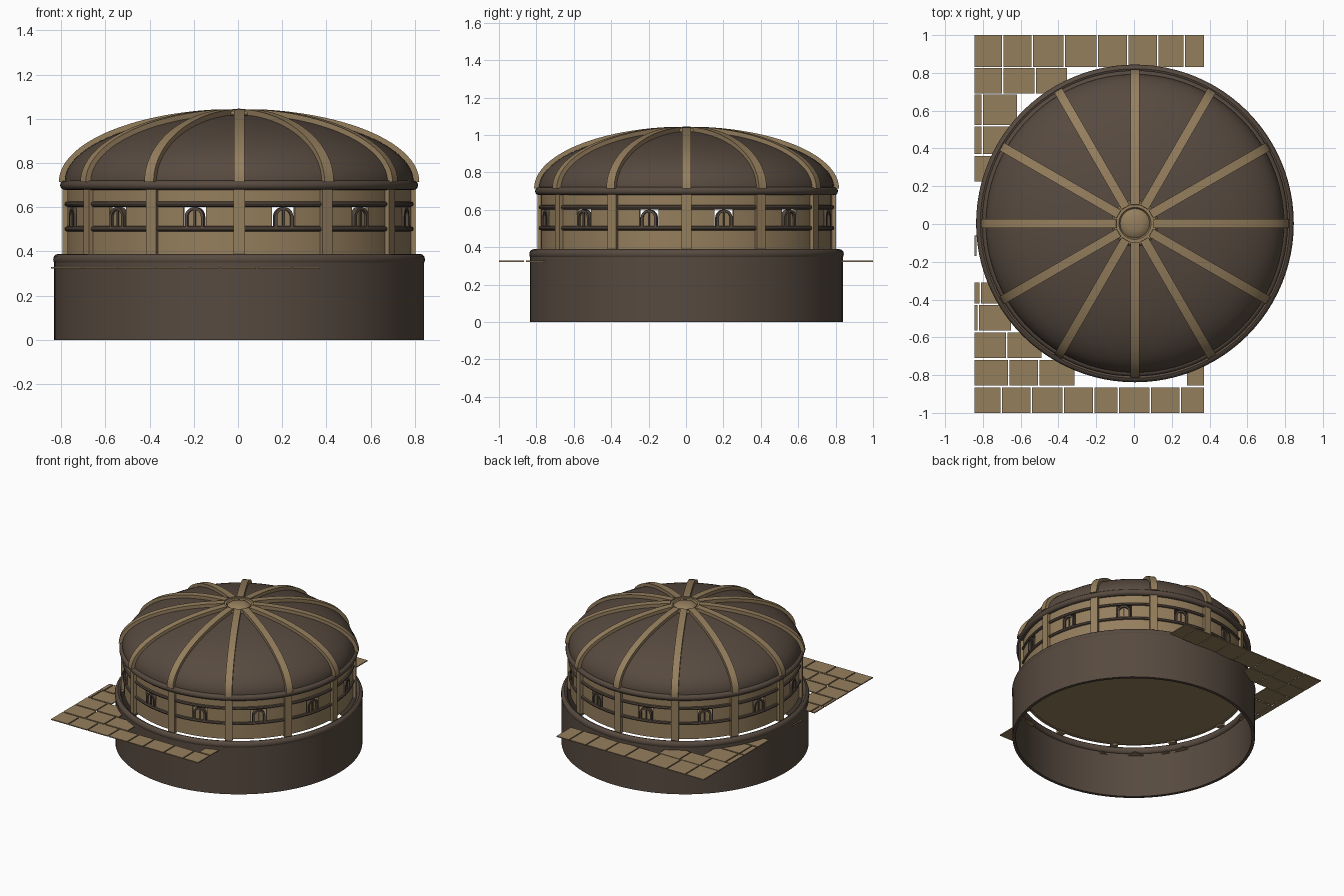
import bpy, bmesh
from math import sin, cos, pi, radians
from mathutils import Matrix, Vector

cube = bpy.data.objects.get("Cube")
if cube:
    bpy.data.objects.remove(cube, do_unlink=True)

CENTRE = Vector((0.005, 0.003, 0))
BAYS = 12
SEG = 96


def material(name, rgb):
    m = bpy.data.materials.new(name)
    m.use_nodes = True
    m.diffuse_color = (*rgb, 1)
    m.node_tree.nodes["Principled BSDF"].inputs["Base Color"].default_value = (*rgb, 1)
    return m


TAN = material("tan stone", (0.30, 0.21, 0.11))
BROWN = material("dark brown", (0.095, 0.068, 0.050))


def finish(name, bm, mat, smooth=True, offset=CENTRE):
    bmesh.ops.recalc_face_normals(bm, faces=bm.faces)
    me = bpy.data.meshes.new(name)
    bm.to_mesh(me)
    bm.free()
    me.materials.append(mat)
    ob = bpy.data.objects.new(name, me)
    ob.location = offset
    bpy.context.collection.objects.link(ob)
    if smooth:
        bpy.ops.object.select_all(action='DESELECT')
        ob.select_set(True)
        bpy.context.view_layer.objects.active = ob
        bpy.ops.object.shade_smooth_by_angle(angle=radians(35))
    return ob


def turn(k):
    """Rotation that carries a front-facing part to angle k (in bays)."""
    return Matrix.Rotation(k * 2 * pi / BAYS, 3, 'Z')


def lathe(bm, profile, closed=False, a0=0.0, a1=2 * pi, steps=SEG):
    """Sweep (radius, z) points about z; partial sweeps get end caps."""
    full = abs(a1 - a0 - 2 * pi) < 1e-4
    rings = []
    for i in range(steps if full else steps + 1):
        a = a0 + (a1 - a0) * i / steps
        rings.append([bm.verts.new((r * sin(a), -r * cos(a), z)) for r, z in profile])
    n = len(profile)
    for i in range(steps):
        p, q = rings[i], rings[(i + 1) % len(rings)]
        for j in range(n if closed else n - 1):
            k = (j + 1) % n
            bm.faces.new((p[j], q[j], q[k], p[k]))
    if closed and not full:
        bm.faces.new(rings[0])
        bm.faces.new(rings[-1])
    bmesh.ops.remove_doubles(bm, verts=bm.verts, dist=1e-5)


def band(r0, r1, z0, z1):
    return [(r0, z0), (r1, z0), (r1, z1), (r0, z1)]


def torus_profile(r, z, rr, rz, n=12):
    return [(r + rr * cos(2 * pi * i / n), z + rz * sin(2 * pi * i / n)) for i in range(n)]


def prism(bm, pts, y0, y1, rot=Matrix.Identity(3)):
    """Extrude an (x, z) outline from depth y0 to y1, then rotate it."""
    a = [bm.verts.new(rot @ Vector((x, y0, z))) for x, z in pts]
    b = [bm.verts.new(rot @ Vector((x, y1, z))) for x, z in pts]
    bm.faces.new(a)
    bm.faces.new(b)
    for i in range(len(pts)):
        j = (i + 1) % len(pts)
        bm.faces.new((a[i], a[j], b[j], b[i]))


def rect(x0, x1, z0, z1):
    return [(x0, z0), (x1, z0), (x1, z1), (x0, z1)]


def lathed(name, profile, mat, closed=True):
    bm = bmesh.new()
    lathe(bm, profile, closed)
    finish(name, bm, mat)


# Open base drum with rounded coping, and the floor inside
lathed("base_drum", band(0.815, 0.837, 0, 0.35), BROWN)
lathed("base_coping", torus_profile(0.819, 0.363, 0.022, 0.026), BROWN)
lathed("floor", [(0, 0.388), (0.778, 0.388)], TAN, closed=False)

# Wall: lower and upper bands, with piers between the window openings
lathed("lower_wall", band(0.76, 0.778, 0.385, 0.50), TAN)
lathed("upper_wall", band(0.76, 0.778, 0.61, 0.69), TAN)
bm = bmesh.new()
bay, half = 2 * pi / BAYS, 0.068
for k in range(BAYS):
    lathe(bm, band(0.76, 0.778, 0.50, 0.61), True,
          (k - 0.5) * bay + half, (k + 0.5) * bay - half, 6)
finish("wall_piers", bm, TAN)

# Horizontal rails
lathed("lower_rail", torus_profile(0.778, 0.502, 0.012, 0.012, 8), BROWN)
lathed("upper_rail", torus_profile(0.778, 0.614, 0.012, 0.012, 8), BROWN)

# Columns
bm = bmesh.new()
for k in range(BAYS):
    prism(bm, rect(-0.026, 0.026, 0.375, 0.70), -0.798, -0.765, turn(k))
finish("columns", bm, TAN, False)


# Arched windows: frame, mullion and pane
def arch(w, base, spring, n=10):
    curve = [(w * cos(pi * i / n), spring + w * sin(pi * i / n)) for i in range(n + 1)]
    return [(w, base)] + curve + [(-w, base)]


frames, panes = bmesh.new(), bmesh.new()
for k in range(BAYS):
    rot = turn(k + 0.5)
    outer, inner = arch(0.044, 0.50, 0.557), arch(0.031, 0.50, 0.557)
    for i in range(len(outer) - 1):
        prism(frames, [outer[i], outer[i + 1], inner[i + 1], inner[i]], -0.785, -0.755, rot)
    prism(frames, rect(-0.005, 0.005, 0.50, 0.588), -0.78, -0.765, rot)
    prism(panes, inner, -0.772, -0.765, rot)
finish("window_frames", frames, BROWN, False)
finish("window_panes", panes, TAN, False)

# Dome with its cornice ring
lathed("cornice", torus_profile(0.788, 0.70, 0.022, 0.022), BROWN)
STEPS = 24
Z_SPRING = 0.715
dome = [(0.79 * cos(pi / 2 * i / STEPS), Z_SPRING + 0.305 * sin(pi / 2 * i / STEPS))
        for i in range(STEPS + 1)]
lathed("dome", dome, BROWN, closed=False)

# Dome ribs
bm = bmesh.new()
for k in range(BAYS):
    rot = turn(k)
    loops = []
    for i in range(STEPS + 1):
        t = radians(83) * i / STEPS
        ring = []
        for x, r, h in ((-1, 0.775, 0.29), (1, 0.775, 0.29), (1, 0.815, 0.33), (-1, 0.815, 0.33)):
            p = Vector((0.024 * x, -r * cos(t), Z_SPRING + h * sin(t)))
            ring.append(bm.verts.new(rot @ p))
        loops.append(ring)
    for p, q in zip(loops, loops[1:]):
        for j in range(4):
            bm.faces.new((p[j], p[(j + 1) % 4], q[(j + 1) % 4], q[j]))
    bm.faces.new(loops[0])
    bm.faces.new(loops[-1])
finish("dome_ribs", bm, TAN)

# Crown medallion
lathed("crown_medallion", [(0, 1.046), (0.04, 1.042), (0.065, 1.034), (0.078, 1.022),
                           (0.085, 1.034), (0.112, 1.034), (0.122, 1.022), (0.122, 1.0)],
       TAN, closed=False)

# Paving slabs: each row is its y range and the joints along x
X0 = -0.845
rows = [
    (0.83, 1.0, (X0, -.69, -.535, -.365, -.19, -.03, .13, .27, .37)),
    (0.69, 0.825, (X0, -.69, -.52, -.355)),
    (0.525, 0.685, (X0, -.80, -.62)),
    (0.37, 0.515, (X0, -.80, -.66)),
    (0.225, 0.36, (X0, -.75)),
    (-0.42, -0.31, (X0, -.81, -.70)),
    (-0.565, -0.43, (X0, -.82, -.65)),
    (-0.71, -0.575, (X0, -.67, -.49)),
    (-0.855, -0.72, (X0, -.66, -.50, -.315)),
    (-0.855, -0.72, (.28, .37)),
    (-1.0, -0.865, (X0, -.70, -.54, -.37, -.21, -.08, .09, .25, .37)),
    (-0.17, -0.06, (X0, -.835)),
]
bm = bmesh.new()
for y0, y1, joints in rows:
    for a, b in zip(joints, joints[1:]):
        gap = 0 if b == joints[-1] else 0.008
        prism(bm, rect(a, b - gap, 0.322, 0.329), y0, y1)
finish("paving_slabs", bm, TAN, False, Vector((0, 0, 0)))
